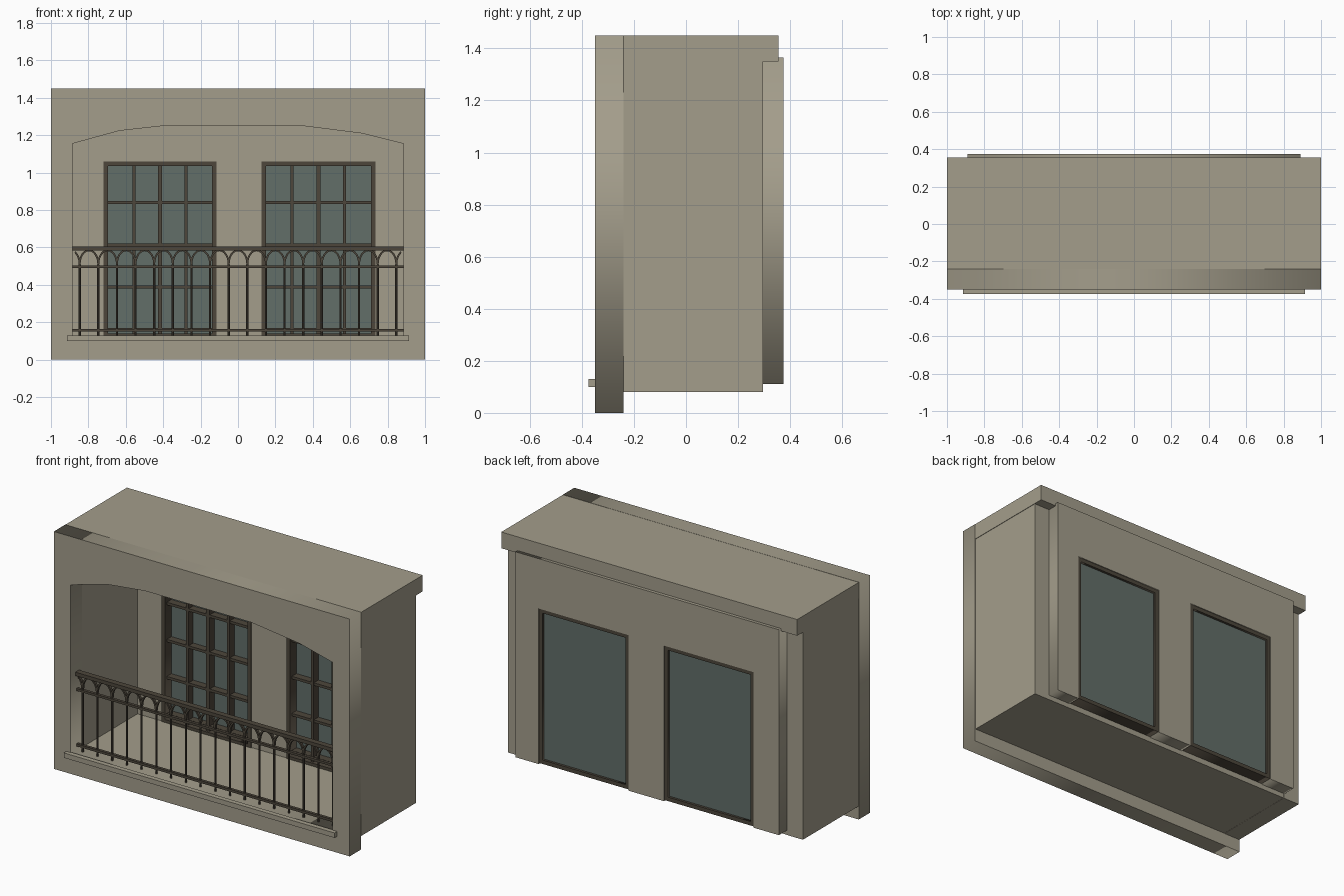
import bpy, bmesh, math
from mathutils import Matrix, Vector

if "Cube" in bpy.data.objects:
    bpy.data.objects.remove(bpy.data.objects["Cube"], do_unlink=True)


def material(name, rgb):
    m = bpy.data.materials.new(name)
    m.use_nodes = True
    m.diffuse_color = (*rgb, 1)
    m.node_tree.nodes["Principled BSDF"].inputs["Base Color"].default_value = (*rgb, 1)
    return m


STONE = material("warm stone", (0.37, 0.34, 0.26))
WOOD = material("dark brown", (0.074, 0.061, 0.044))
GLASS = material("grey green glass", (0.122, 0.156, 0.141))


def finish(name, bm, mat):
    bmesh.ops.recalc_face_normals(bm, faces=bm.faces[:])
    me = bpy.data.meshes.new(name)
    bm.to_mesh(me)
    bm.free()
    me.materials.append(mat)
    ob = bpy.data.objects.new(name, me)
    bpy.context.collection.objects.link(ob)
    return ob


def add_box(bm, x, y, z):
    size = Vector((x[1] - x[0], y[1] - y[0], z[1] - z[0]))
    mid = Vector((sum(x) / 2, sum(y) / 2, sum(z) / 2))
    bmesh.ops.create_cube(bm, size=1, matrix=Matrix.Translation(mid) @ Matrix.Diagonal((*size, 1)))


def box(name, x, y, z, mat):
    bm = bmesh.new()
    add_box(bm, x, y, z)
    return finish(name, bm, mat)


def rect(x0, x1, z0, z1):
    return [(x0, z0), (x1, z0), (x1, z1), (x0, z1)]


def plate(name, loops, y0, y1, mat):
    """Upright slab from outlines in x and z; loops after the first are holes."""
    cu = bpy.data.curves.new(name, "CURVE")
    cu.dimensions, cu.fill_mode, cu.extrude = "2D", "BOTH", (y1 - y0) / 2
    for loop in loops:
        sp = cu.splines.new("POLY")
        sp.points.add(len(loop) - 1)
        for p, (x, z) in zip(sp.points, loop):
            p.co = (x, z, 0, 1)
        sp.use_cyclic_u = True
    temp = bpy.data.objects.new(name + " outline", cu)
    bpy.context.collection.objects.link(temp)
    graph = bpy.context.evaluated_depsgraph_get()
    bm = bmesh.new()
    bm.from_mesh(temp.evaluated_get(graph).to_mesh())
    bpy.data.objects.remove(temp, do_unlink=True)
    bpy.data.curves.remove(cu)
    bmesh.ops.remove_doubles(bm, verts=bm.verts[:], dist=1e-5)
    bm.transform(Matrix.Translation((0, (y0 + y1) / 2, 0)) @ Matrix.Rotation(math.pi / 2, 4, "X"))
    return finish(name, bm, mat)


# Front wall with the arched opening, and its sill
opening = [(-0.886, 0.122), (0.884, 0.122), (0.884, 1.155), (0.663, 1.21), (0.33, 1.252),
           (-0.382, 1.252), (-0.634, 1.224), (-0.886, 1.155)]
plate("front_wall", [rect(-1, 1, 0, 1.45), opening], -0.35, -0.24, STONE)
box("sill", (-0.915, 0.915), (-0.375, -0.345), (0.1, 0.13), STONE)

# Shell of the loggia
box("roof", (-1, 1), (-0.24, 0.355), (1.35, 1.449), STONE)
box("floor", (-0.996, 0.996), (-0.24, 0.294), (0.081, 0.121), STONE)
for name, s in (("left_wall", 1), ("right_wall", -1)):
    box(name, sorted((s * 0.885, s * 0.997)), (-0.24, 0.295), (0.08, 1.35), STONE)

# Back wall, open down to the floor at the windows
WINDOWS = {"right": (-0.719, -0.114), "left": (0.126, 0.734)}
TOP, BOTTOM = 1.06, 0.115
outline = [(-0.89, 0.11)]
for x0, x1 in WINDOWS.values():
    outline += [(x0, 0.11), (x0, TOP), (x1, TOP), (x1, 0.11)]
outline += [(0.89, 0.11), (0.89, 1.365), (-0.89, 1.365)]
plate("back_wall", [outline], 0.295, 0.375, STONE)

# Windows: frame, pane and glazing bars
for side, (x0, x1) in WINDOWS.items():
    f = 0.024
    plate(side + "_window_frame",
          [rect(x0, x1, BOTTOM, TOP), rect(x0 + f, x1 - f, BOTTOM + f, TOP - f)], 0.288, 0.37, WOOD)
    box(side + "_window_glass", (x0 + f / 2, x1 - f / 2), (0.35, 0.355), (BOTTOM + f / 2, TOP - f / 2), GLASS)
    bm = bmesh.new()
    for i in (1, 2, 3):
        x = x0 + f + (x1 - x0 - 2 * f) * i / 4
        w = 0.011 if i == 2 else 0.008
        add_box(bm, (x - w, x + w), (0.302, 0.352), (BOTTOM + 0.01, TOP - 0.01))
    for i in range(4):
        z = 0.841 - 0.2265 * i
        add_box(bm, (x0 + 0.01, x1 - 0.01), (0.306, 0.352), (z - 0.008, z + 0.008))
    finish(side + "_window_bars", bm, WOOD)

# Balcony rails
RAIL_Y, END = -0.29, 0.884
for name, z0, z1, d in (("top_rail", 0.584, 0.606, 0.018), ("middle_rail", 0.489, 0.503, 0.009),
                        ("bottom_rail", 0.15, 0.165, 0.009)):
    box(name, (-END, END), (RAIL_Y - d, RAIL_Y + d), (z0, z1), WOOD)

# Balusters
COUNT, STEP = 18, 0.0996
posts = [(i - (COUNT - 1) / 2) * STEP for i in range(COUNT)]
SPRING = 0.51
bm = bmesh.new()
for x in posts:
    bmesh.ops.create_cone(bm, cap_ends=True, segments=8, radius1=0.006, radius2=0.006, depth=SPRING - 0.12,
                          matrix=Matrix.Translation((x, RAIL_Y, (SPRING + 0.12) / 2)))
finish("balusters", bm, WOOD)

# Small arches between the balusters, cut off at the rail ends
bm = bmesh.new()
for i in range(-1, COUNT):
    cx = posts[0] + (i + 0.5) * STEP
    previous = None
    for k in range(13):
        a = math.pi * k / 12
        ring = []
        for r in (-0.005, 0.005):
            x = cx + (STEP / 2 + r) * math.cos(a)
            z = SPRING + (0.075 + r) * math.sin(a)
            for d in (-0.008, 0.008):
                ring.append((x, RAIL_Y + d, z))
        if max(abs(p[0]) for p in ring) > END:
            previous = None
            continue
        ring = [bm.verts.new(ring[j]) for j in (0, 1, 3, 2)]
        if previous:
            for j in range(4):
                n = (j + 1) % 4
                bm.faces.new((previous[j], previous[n], ring[n], ring[j]))
        previous = ring
bmesh.ops.holes_fill(bm, edges=bm.edges[:], sides=4)
finish("rail_arches", bm, WOOD)
